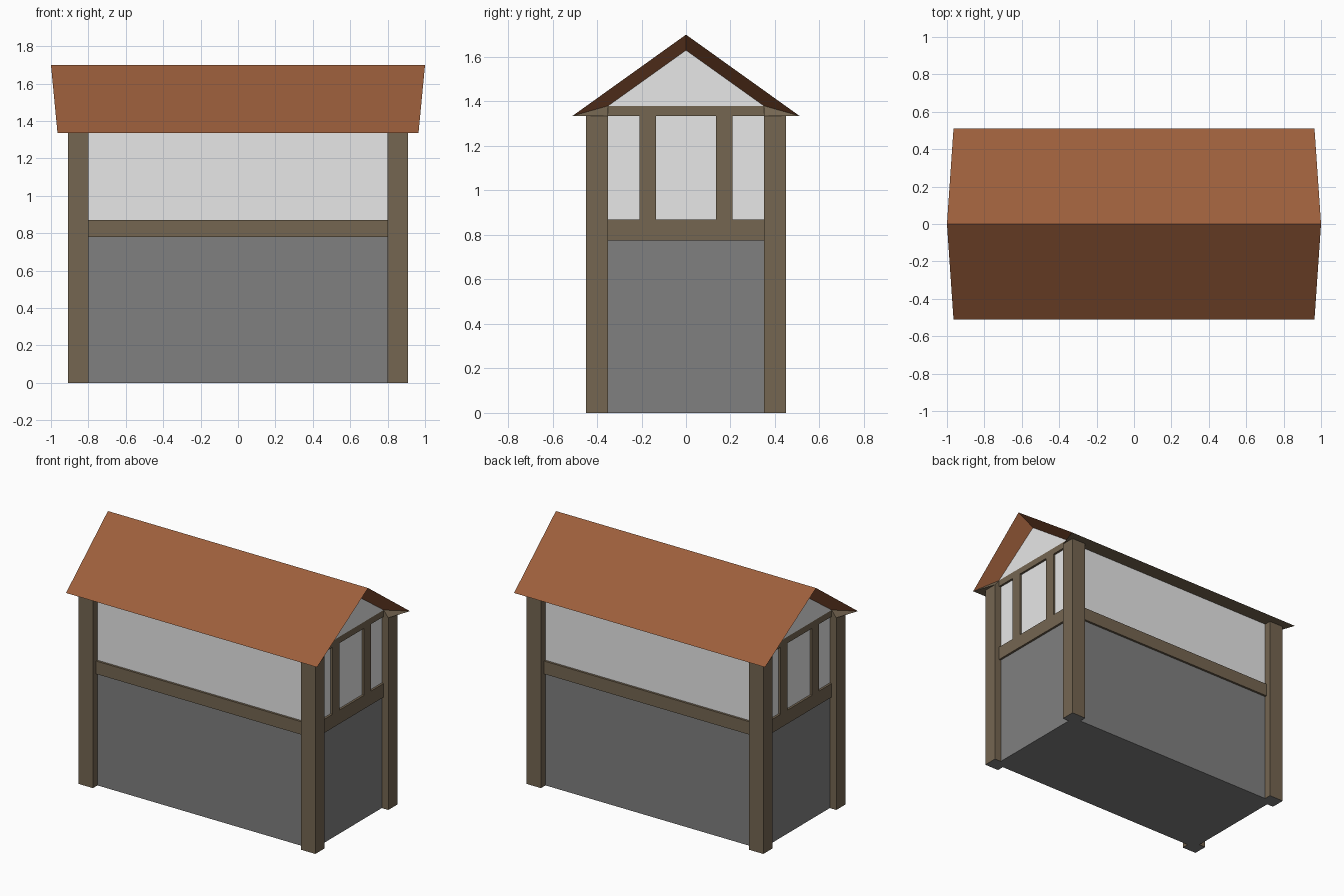
import bpy

if "Cube" in bpy.data.objects:
    bpy.data.objects.remove(bpy.data.objects["Cube"])


def material(name, rgb):
    m = bpy.data.materials.new(name)
    m.use_nodes = True
    m.diffuse_color = (*rgb, 1)
    m.node_tree.nodes["Principled BSDF"].inputs["Base Color"].default_value = (*rgb, 1)
    return m


WOOD = material("timber_brown", (0.178, 0.133, 0.083))
STONE = material("stone_grey", (0.216, 0.216, 0.216))
PLASTER = material("plaster_white", (0.8, 0.8, 0.8))
TILE = material("roof_terracotta", (0.333, 0.112, 0.044))


def mesh_object(name, verts, faces, mat):
    me = bpy.data.meshes.new(name)
    me.from_pydata(verts, [], faces)
    me.materials.append(mat)
    ob = bpy.data.objects.new(name, me)
    bpy.context.collection.objects.link(ob)
    return ob


def box(name, xs, ys, zs, mat):
    verts = [(x, y, z) for x in sorted(xs) for y in sorted(ys) for z in sorted(zs)]
    faces = [(0, 1, 3, 2), (4, 6, 7, 5), (0, 4, 5, 1),
             (2, 3, 7, 6), (0, 2, 6, 4), (1, 5, 7, 3)]
    return mesh_object(name, verts, faces, mat)


WALL_X, WALL_Y = 0.86, 0.40      # wall planes
FRAME_X, FRAME_Y = 0.875, 0.415  # timber frame planes
POST_X, POST_Y = 0.91, 0.45      # outer faces of the posts
IN_X, IN_Y = 0.80, 0.35          # inner faces of the posts
SILL, RAIL, EAVE, BEAM = 0.78, 0.87, 1.335, 1.38
EAVE_X, EAVE_Y, RIDGE, GABLE = 0.965, 0.51, 1.70, 1.63

# Walls: stone below, plaster above
box("stone_base", (-WALL_X, WALL_X), (-WALL_Y, WALL_Y), (0, SILL + 0.04), STONE)
box("plaster_storey", (-WALL_X, WALL_X), (-WALL_Y, WALL_Y), (SILL + 0.04, EAVE), PLASTER)

for sx, side in ((1, "left"), (-1, "right")):
    # Corner posts with grey feet
    for sy, end in ((-1, "front"), (1, "back")):
        post = box(f"{end}_{side}_post", (sx * IN_X, sx * POST_X),
                   (sy * IN_Y, sy * POST_Y), (0, EAVE), WOOD)
        post.data.materials.append(STONE)
        for p in post.data.polygons:
            if p.normal.z < -0.9:
                p.material_index = 1
    # Side wall timber frame
    depth = (sx * (WALL_X - 0.02), sx * FRAME_X)
    box(f"{side}_rail", depth, (-IN_Y, IN_Y), (SILL - 0.005, RAIL), WOOD)
    box(f"{side}_top_beam", depth, (-IN_Y, IN_Y), (EAVE, BEAM), WOOD)
    for sy, end in ((-1, "front"), (1, "back")):
        box(f"{side}_{end}_stud", depth, (sy * 0.135, sy * 0.21), (RAIL, EAVE), WOOD)
    # Gable panel
    x = sx * FRAME_X
    mesh_object(f"{side}_gable", [(x, -sx * IN_Y, BEAM), (x, sx * IN_Y, BEAM), (x, 0, GABLE)],
                [(0, 1, 2)], PLASTER)

for sy, end in ((-1, "front"), (1, "back")):
    # Long rail
    box(f"{end}_rail", (-IN_X, IN_X), (sy * (WALL_Y - 0.02), sy * FRAME_Y), (SILL, RAIL), WOOD)
    # Eave soffit wedge
    verts = [(x * s, y * sy, z) for s in (-1, 1) for x, y, z in
             ((EAVE_X, EAVE_Y, EAVE), (POST_X, IN_Y, EAVE), (FRAME_X, IN_Y, BEAM))]
    faces = [(0, 1, 2), (3, 5, 4), (0, 3, 4, 1), (1, 4, 5, 2), (2, 5, 3, 0)]
    if sy > 0:
        faces = [f[::-1] for f in faces]
    mesh_object(f"{end}_soffit", verts, faces, WOOD)

# Roof: two slopes and the splayed overhang reveals at each end
outline = [(EAVE_X, -EAVE_Y, EAVE), (1, 0, RIDGE), (EAVE_X, EAVE_Y, EAVE),
           (FRAME_X, -IN_Y, BEAM), (FRAME_X, 0, GABLE), (FRAME_X, IN_Y, BEAM)]
verts = [(s * x, y, z) for s in (1, -1) for x, y, z in outline]
faces = [(0, 1, 7, 6), (1, 2, 8, 7),
         (0, 3, 4, 1), (1, 4, 5, 2), (6, 7, 10, 9), (7, 8, 11, 10)]
mesh_object("roof", verts, faces, TILE)
